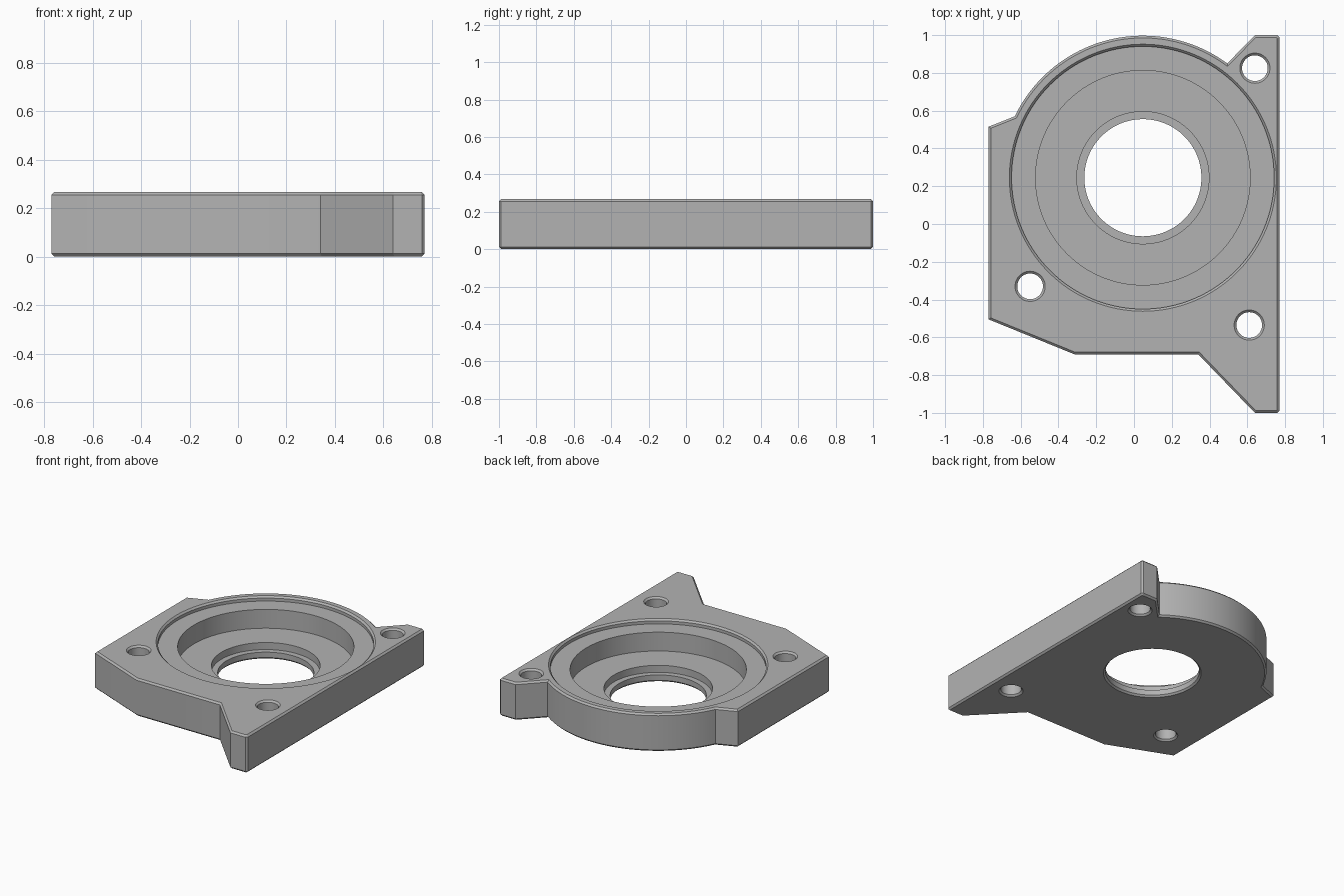
import bpy, bmesh
from math import atan2, cos, sin, pi, radians

if "Cube" in bpy.data.objects:
    bpy.data.objects.remove(bpy.data.objects["Cube"], do_unlink=True)

H = 0.267            # plate thickness
C = 0.012            # edge chamfer
CX, CY = 0.047, 0.245
R = 0.752            # round flank of the plate

grey = bpy.data.materials.new("plain grey")
grey.use_nodes = True
colour = (0.45, 0.45, 0.45, 1)
grey.diffuse_color = colour
grey.node_tree.nodes["Principled BSDF"].inputs["Base Color"].default_value = colour


def make_object(name, bm):
    bmesh.ops.recalc_face_normals(bm, faces=bm.faces)
    mesh = bpy.data.meshes.new(name)
    bm.to_mesh(mesh)
    bm.free()
    mesh.materials.append(grey)
    obj = bpy.data.objects.new(name, mesh)
    bpy.context.collection.objects.link(obj)
    return obj


def turned_cutter(name, x, y, profile, sides):
    """Closed solid of revolution from (radius, z) pairs, bottom to top."""
    bm = bmesh.new()
    rings = [[bm.verts.new((x + r * cos(2 * pi * i / sides),
                            y + r * sin(2 * pi * i / sides), z))
              for i in range(sides)] for r, z in profile]
    for low, high in zip(rings, rings[1:]):
        for i in range(sides):
            j = (i + 1) % sides
            bm.faces.new((low[i], low[j], high[j], high[i]))
    bm.faces.new(rings[0][::-1])
    bm.faces.new(rings[-1])
    obj = make_object(name, bm)
    obj.hide_render = True
    return obj


# Plate outline: straight flanks, then the round flank at the back
outline = [(0.64, 1), (0.77 - C, 1), (0.77, 1 - C), (0.77, -1 + C), (0.77 - C, -1),
           (0.64, -1), (0.34, -0.69), (-0.315, -0.69), (-0.77, -0.505), (-0.77, 0.515)]
start = atan2(0.57 - CY, -0.63 - CX)
end = atan2(0.845 - CY, 0.49 - CX)
steps = 48
for i in range(steps + 1):
    a = start + (end - start) * i / steps
    outline.append((CX + R * cos(a), CY + R * sin(a)))

# Plate with chamfered top and bottom edges
bm = bmesh.new()
base = bm.faces.new([bm.verts.new((x, y, 0)) for x, y in outline])
grown = bmesh.ops.extrude_face_region(bm, geom=[base])["geom"]
bmesh.ops.translate(bm, verts=[v for v in grown if isinstance(v, bmesh.types.BMVert)],
                    vec=(0, 0, H))
bmesh.ops.recalc_face_normals(bm, faces=bm.faces)
rims = [e for e in bm.edges if abs(e.verts[0].co.z - e.verts[1].co.z) < 1e-5]
bmesh.ops.bevel(bm, geom=rims, offset=C, offset_type='OFFSET', segments=1, affect='EDGES')
plate = make_object("bearing_plate", bm)

# Stepped centre recess and through bore
cutters = [turned_cutter("centre_recess_cutter", CX, CY, [
    (0.31 + 2 * C, -C), (0.31, C), (0.31, 0.05), (0.35, 0.05), (0.35, 0.10),
    (0.568, 0.10), (0.568, 0.234), (0.695, 0.234), (0.695, H - C),
    (0.695 + 2 * C, H + C)], 128)]

# Mounting holes, countersunk on both sides
for n, (x, y) in enumerate([(0.64, 0.825), (0.61, -0.535), (-0.55, -0.33)]):
    cutters.append(turned_cutter(f"mounting_hole_cutter_{n + 1}", x, y, [
        (0.068 + 2 * C, -C), (0.068, C), (0.068, H - C), (0.068 + 2 * C, H + C)], 48))

bpy.ops.object.select_all(action='DESELECT')
bpy.context.view_layer.objects.active = plate
plate.select_set(True)
for cutter in cutters:
    cut = plate.modifiers.new(cutter.name, 'BOOLEAN')
    cut.operation = 'DIFFERENCE'
    cut.solver = 'EXACT'
    cut.object = cutter
    bpy.ops.object.modifier_apply(modifier=cut.name)
    bpy.data.objects.remove(cutter, do_unlink=True)

bpy.ops.object.shade_smooth_by_angle(angle=radians(25))
